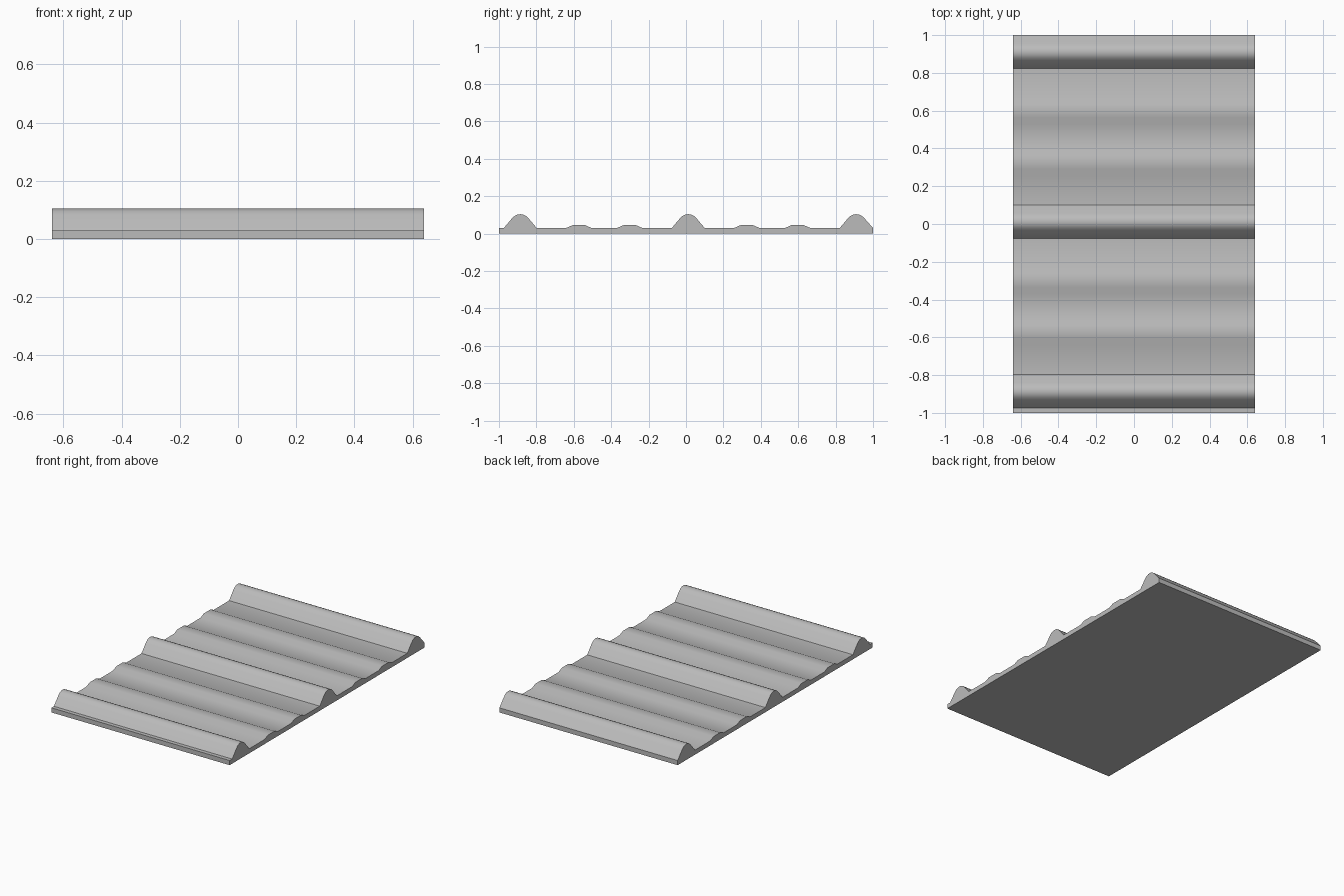
import bpy
import bmesh
import math

cube = bpy.data.objects.get("Cube")
if cube:
    bpy.data.objects.remove(cube, do_unlink=True)

HALF_WIDTH = 0.64
BASE = 0.03

# Half cross-sections as (offset from centre, height), mirrored below
RIDGE = [(0.088, BASE), (0.044, 0.082), (0.03, 0.095), (0.015, 0.102), (0, 0.104)]
RIB = [(0.068, BASE), (0.034, 0.045)]


def bump(centre, half):
    left = [(centre - d, z) for d, z in half]
    right = [(centre + d, z) for d, z in reversed(half) if d > 0]
    return left + right


# Profile along the length: tall ridges with two low ribs between each pair
profile = [(-1, 0), (-1, BASE)]
for i in range(3):
    ridge_y = -0.886 + 0.898 * i
    profile += bump(ridge_y, RIDGE)
    if i < 2:
        profile += bump(ridge_y + 0.313, RIB) + bump(ridge_y + 0.585, RIB)
profile[-1] = (1, BASE)
profile.append((1, 0))

# Extrude the profile across the width
bm = bmesh.new()
side = bm.faces.new([bm.verts.new((-HALF_WIDTH, y, z)) for y, z in profile])
result = bmesh.ops.extrude_face_region(bm, geom=[side], use_keep_orig=True)
moved = [v for v in result["geom"] if isinstance(v, bmesh.types.BMVert)]
bmesh.ops.translate(bm, verts=moved, vec=(2 * HALF_WIDTH, 0, 0))
bmesh.ops.recalc_face_normals(bm, faces=bm.faces)
mesh = bpy.data.meshes.new("ribbed_panel")
bm.to_mesh(mesh)
bm.free()

# Plain grey sheet
grey = bpy.data.materials.new("light_grey")
grey.use_nodes = True
colour = (0.5, 0.5, 0.5, 1)
grey.diffuse_color = colour
grey.node_tree.nodes["Principled BSDF"].inputs["Base Color"].default_value = colour
mesh.materials.append(grey)

panel = bpy.data.objects.new("ribbed_panel", mesh)
bpy.context.collection.objects.link(panel)
bpy.context.view_layer.objects.active = panel
panel.select_set(True)
bpy.ops.object.shade_smooth_by_angle(angle=math.radians(35))
